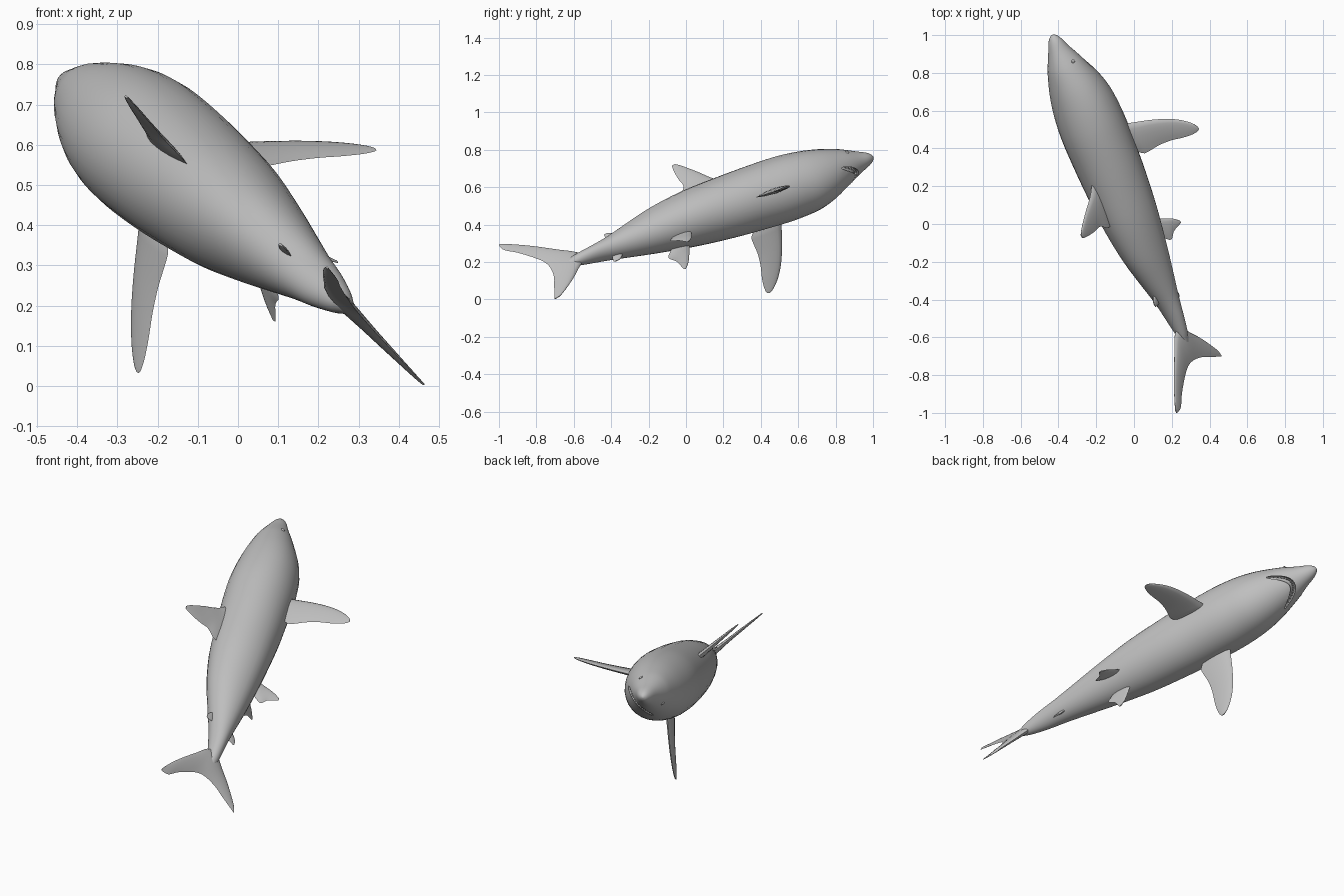
import bpy, bmesh, math
from mathutils import Vector, Matrix

if "Cube" in bpy.data.objects:
    bpy.data.objects.remove(bpy.data.objects["Cube"])

# Swimming pose: local x = shark's right, y = forward, z = shark's up
F = Vector((-0.379, 0.874, 0.303)).normalized()
U = Vector((-0.573, -0.48, 0.666))
U = (U - F * U.dot(F)).normalized()
R = F.cross(U)
POSE = Matrix.Translation((0.25, -0.57, 0.215)) @ Matrix((R, F, U)).transposed().to_4x4()

grey = bpy.data.materials.new("shark grey")
grey.diffuse_color = (0.52, 0.52, 0.52, 1)
grey.use_nodes = True
grey.node_tree.nodes["Principled BSDF"].inputs["Base Color"].default_value = grey.diffuse_color


def resample(rows, n):
    """Catmull-Rom through rows of numbers, n steps per gap."""
    out = []
    for i in range(len(rows) - 1):
        p0, p1 = rows[max(i - 1, 0)], rows[i]
        p2, p3 = rows[i + 1], rows[min(i + 2, len(rows) - 1)]
        for k in range(n):
            t = k / n
            out.append([0.5 * (2 * b + (c - a) * t + (2 * a - 5 * b + 4 * c - d) * t * t
                               + (3 * b - a - 3 * c + d) * t ** 3)
                        for a, b, c, d in zip(p0, p1, p2, p3)])
    return out + [list(rows[-1])]


def finish(bm, name, angle=40):
    bmesh.ops.recalc_face_normals(bm, faces=bm.faces[:])
    mesh = bpy.data.meshes.new(name)
    bm.to_mesh(mesh)
    bm.free()
    mesh.materials.append(grey)
    shade(mesh, angle)
    ob = bpy.data.objects.new(name, mesh)
    bpy.context.collection.objects.link(ob)
    ob.matrix_world = POSE
    return ob


def shade(mesh, angle):
    for p in mesh.polygons:
        p.use_smooth = True
    mesh.set_sharp_from_angle(angle=math.radians(angle))


def loft(rings, name, angle=40):
    bm = bmesh.new()
    loops = [[bm.verts.new(p) for p in ring] for ring in rings]
    n = len(loops[0])
    for a, b in zip(loops, loops[1:]):
        for i in range(n):
            j = (i + 1) % n
            bm.faces.new((a[i], a[j], b[j], b[i]))
    bm.faces.new(loops[0])
    bm.faces.new(loops[-1])
    return finish(bm, name, angle)


def fin(name, stations, root=(0, 0), span=(0, 1)):
    """Stations: (distance along span, leading y, trailing y, half thickness)."""
    sx, sz = Vector(span).normalized()
    rings = []
    for v, lead, trail, th in resample(stations, 3):
        ring = []
        for k in range(14):
            t = k / 7 if k <= 7 else (14 - k) / 7
            side = 1 if k <= 7 else -1
            t = t ** 1.4
            h = side * (th * 2.4 * math.sqrt(t) * (1 - t) + (0.0008 if 0 < k < 7 or k > 7 else 0))
            ring.append((root[0] + sx * v + sz * h, lead + (trail - lead) * t,
                         root[1] + sz * v - sx * h))
        rings.append(ring)
    return loft(rings, name, 60)


# Body: (forward position, half width, top, bottom)
profile = [
    (-0.12, 0.004, 0.012, 0.012), (-0.05, 0.02, 0.025, 0.024),
    (0.0, 0.036, 0.033, 0.032), (0.1, 0.056, 0.046, 0.043),
    (0.2, 0.07, 0.066, 0.06), (0.35, 0.096, 0.109, 0.088),
    (0.5, 0.122, 0.147, 0.112), (0.7, 0.152, 0.172, 0.139),
    (0.9, 0.168, 0.177, 0.162), (1.05, 0.176, 0.178, 0.172),
    (1.2, 0.179, 0.177, 0.182), (1.3, 0.176, 0.17, 0.182),
    (1.4, 0.165, 0.156, 0.176), (1.5, 0.142, 0.137, 0.148),
    (1.6, 0.107, 0.111, 0.102), (1.65, 0.086, 0.092, 0.08),
    (1.71, 0.058, 0.064, 0.053), (1.76, 0.038, 0.04, 0.034),
    (1.787, 0.02, 0.021, 0.018), (1.797, 0.004, 0.004, 0.004)]
rings = []
for y, w, top, bottom in resample(profile, 3):
    ring = []
    for k in range(32):
        a = 2 * math.pi * k / 32
        s = math.sin(a)
        ring.append((w * math.cos(a), y, s * (top if s > 0 else bottom)))
    rings.append(ring)
body = loft(rings, "body")


# Mouth: curved groove cut under the snout
def mouth_point(x):
    return Vector((x, 1.655 - 12 * x * x, -0.076 + 1.0 * x * x))


path = [mouth_point(-0.11 + 0.22 * i / 20) for i in range(21)]
rings = []
for i, p in enumerate(path):
    along = (path[min(i + 1, 20)] - path[max(i - 1, 0)]).normalized()
    up = Vector((0, 0, 1))
    out = along.cross(up).normalized()
    taper = 0.35 + 0.65 * math.sin(math.pi * i / 20)
    rings.append([p + out * 0.015 * taper * math.cos(a) + up * 0.025 * taper * math.sin(a)
                  for a in [2 * math.pi * k / 10 for k in range(10)]])
cutter = loft(rings, "mouth_cutter")
cutter.hide_render = True
cutter.hide_viewport = False
cut = body.modifiers.new("mouth", 'BOOLEAN')
cut.operation = 'DIFFERENCE'
cut.solver = 'EXACT'
cut.object = cutter
bpy.context.view_layer.objects.active = body
bpy.ops.object.modifier_apply(modifier=cut.name)
shade(body.data, 40)
bpy.data.objects.remove(cutter)

# Teeth along the groove
bm = bmesh.new()
for i in range(15):
    p = mouth_point(-0.077 + 0.154 * i / 14)
    m = Matrix.Translation(p + Vector((0, 0, 0.006))) @ Matrix.Rotation(math.pi, 4, 'X')
    bmesh.ops.create_cone(bm, cap_ends=True, segments=4, radius1=0.006, radius2=0.0005,
                          depth=0.024, matrix=m)
finish(bm, "teeth", 20)

# Paired parts: eyes, pectoral fins and pelvic fins
pectoral = [(-0.06, 1.2, 1.06, 0.014), (0.0, 1.187, 1.005, 0.015), (0.03, 1.18, 1.0, 0.014),
            (0.1, 1.163, 1.012, 0.012), (0.17, 1.141, 1.012, 0.01), (0.23, 1.115, 1.003, 0.008),
            (0.28, 1.083, 1.0, 0.006), (0.315, 1.05, 1.005, 0.004), (0.328, 1.028, 1.014, 0.002)]
pelvic = [(-0.02, 0.64, 0.54, 0.009), (0.02, 0.62, 0.505, 0.009), (0.055, 0.603, 0.475, 0.007),
          (0.085, 0.588, 0.508, 0.006), (0.115, 0.57, 0.522, 0.004), (0.141, 0.545, 0.532, 0.002)]
for side, label in ((1, "right"), (-1, "left")):
    fin(label + "_pectoral_fin", pectoral, (side * 0.15, -0.115), (side * 0.78, -0.625))
    fin(label + "_pelvic_fin", pelvic, (side * 0.04, -0.09), (side * 0.475, -0.88))
    bm = bmesh.new()
    place = Matrix.Translation((side * 0.086, 1.64, 0.022)) @ Matrix.Diagonal((0.6, 1, 1, 1))
    bmesh.ops.create_uvsphere(bm, u_segments=12, v_segments=8, radius=0.011, matrix=place)
    finish(bm, label + "_eye")

# Fins on the centre line
fin("dorsal_fin", [(0.12, 1.05, 0.745, 0.018), (0.17, 0.995, 0.732, 0.016),
                   (0.2, 0.958, 0.738, 0.014), (0.24, 0.925, 0.768, 0.012),
                   (0.29, 0.892, 0.766, 0.009), (0.34, 0.855, 0.77, 0.007),
                   (0.38, 0.822, 0.777, 0.004), (0.396, 0.803, 0.784, 0.002)])
fin("second_dorsal_fin", [(0.05, 0.29, 0.21, 0.007), (0.08, 0.265, 0.205, 0.006),
                          (0.1, 0.24, 0.205, 0.003), (0.104, 0.228, 0.21, 0.002)])
fin("anal_fin", [(0.04, 0.25, 0.18, 0.007), (0.07, 0.225, 0.165, 0.006),
                 (0.09, 0.2, 0.16, 0.003), (0.094, 0.185, 0.165, 0.002)], span=(0, -1))
fin("tail_fin", [(-0.2, -0.247, -0.262, 0.002), (-0.185, -0.207, -0.252, 0.004),
                 (-0.118, -0.108, -0.219, 0.009), (-0.06, -0.04, -0.188, 0.013),
                 (0.0, 0.03, -0.173, 0.018), (0.05, 0.012, -0.178, 0.014),
                 (0.1, -0.058, -0.208, 0.01), (0.177, -0.166, -0.277, 0.007),
                 (0.223, -0.238, -0.333, 0.005), (0.255, -0.295, -0.345, 0.003),
                 (0.272, -0.33, -0.343, 0.002)])
